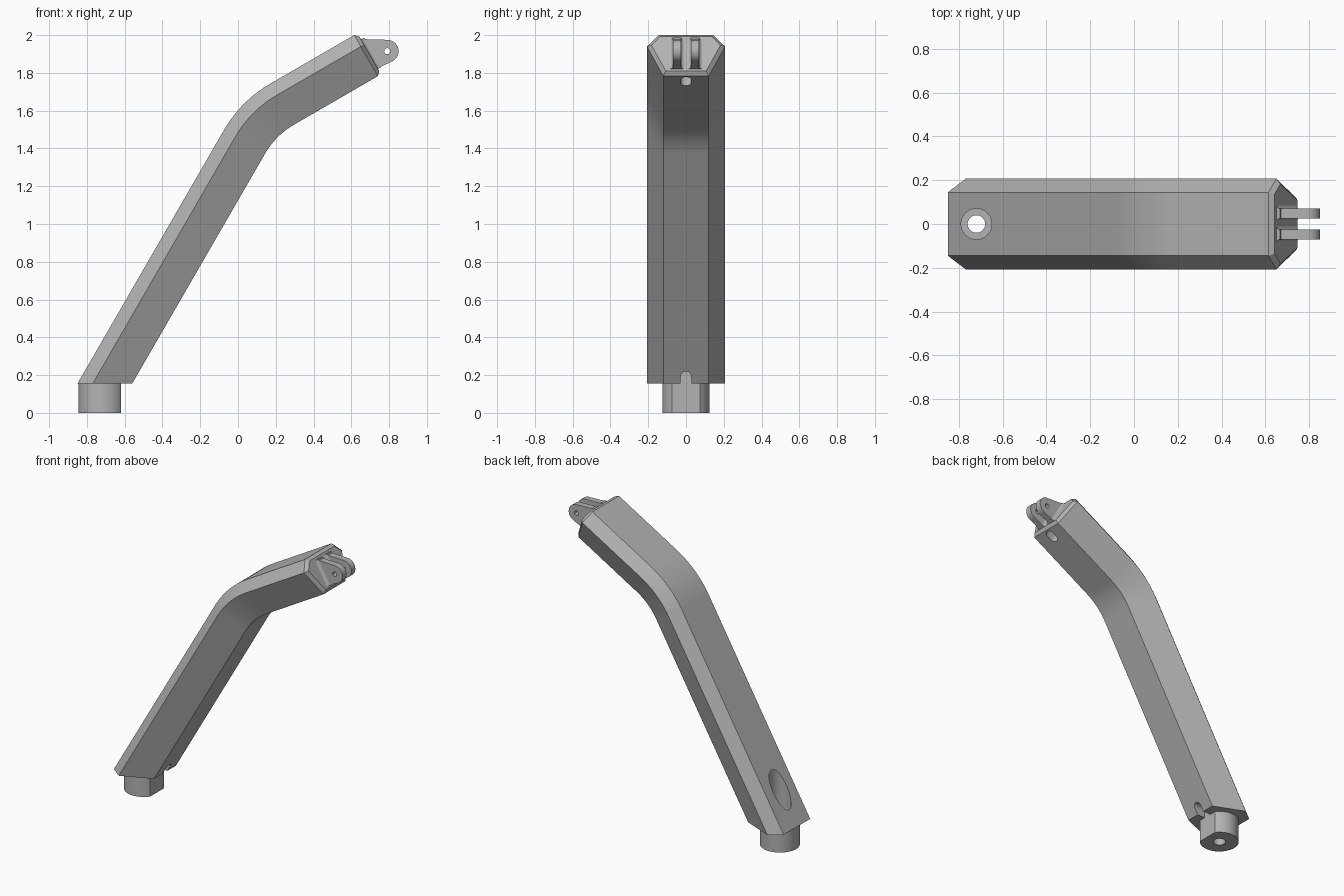
import bpy, bmesh, math
from mathutils import Vector

if "Cube" in bpy.data.objects:
    bpy.data.objects.remove(bpy.data.objects["Cube"])

grey = bpy.data.materials.new("plain_grey")
grey.diffuse_color = (0.45, 0.45, 0.45, 1)
grey.use_nodes = True
grey.node_tree.nodes["Principled BSDF"].inputs["Base Color"].default_value = grey.diffuse_color


def make_object(name, rings):
    """Skin a list of equal closed rings and cap both ends."""
    bm = bmesh.new()
    vs = [[bm.verts.new(p) for p in r] for r in rings]
    n = len(vs[0])
    for a, b in zip(vs, vs[1:]):
        for i in range(n):
            j = (i + 1) % n
            bm.faces.new((a[i], a[j], b[j], b[i]))
    bm.faces.new(vs[0][::-1])
    bm.faces.new(vs[-1])
    bmesh.ops.recalc_face_normals(bm, faces=bm.faces)
    mesh = bpy.data.meshes.new(name)
    bm.to_mesh(mesh)
    bm.free()
    mesh.materials.append(grey)
    ob = bpy.data.objects.new(name, mesh)
    bpy.context.collection.objects.link(ob)
    return ob


def prism(name, pts, origin, u, v, sweep):
    """Extrude a 2D profile lying in the u, v plane along the sweep vector."""
    o, u, v, s = map(Vector, (origin, u, v, sweep))
    base = [o + u * a + v * b for a, b in pts]
    return make_object(name, [base, [p + s for p in base]])


def arc(cx, cy, r, a0, a1, n):
    """Points on an arc, angles in degrees."""
    return [(cx + r * math.cos(math.radians(a0 + (a1 - a0) * i / n)),
             cy + r * math.sin(math.radians(a0 + (a1 - a0) * i / n))) for i in range(n + 1)]


def circle(cx, cy, r, n=48):
    return arc(cx, cy, r, 0, 360, n)[:-1]


def cut(ob, cutter):
    """Subtract the cutter from the object and remove it."""
    cutter.hide_render = True
    m = ob.modifiers.new("cut", 'BOOLEAN')
    m.operation, m.solver, m.object = 'DIFFERENCE', 'EXACT', cutter
    bpy.context.view_layer.objects.active = ob
    bpy.ops.object.modifier_apply(modifier=m.name)
    bpy.data.objects.remove(cutter)


def smooth(ob):
    bpy.ops.object.select_all(action='DESELECT')
    ob.select_set(True)
    bpy.context.view_layer.objects.active = ob
    bpy.ops.object.shade_smooth_by_angle(angle=math.radians(25))


X, Y, Z = (1, 0, 0), (0, 1, 0), (0, 0, 1)
A30 = math.radians(30)
AXIS = Vector((math.cos(A30), 0, math.sin(A30)))      # upper arm direction
DOWN = Vector((math.sin(A30), 0, -math.cos(A30)))     # towards the arm's underside


# Bent arm: six-sided section (half width, depth below the top face)
SECTION = [(0.145, 0), (0.207, 0.07), (0.12, 0.251)]
INSET = [(0.136, 0.02), (0.183, 0.073), (0.107, 0.231)]


def ring(top, inward, section=SECTION):
    full = section + [(-y, d) for y, d in reversed(section)]
    return [Vector(top) + Vector(inward) * d + Vector((0, y, 0)) for y, d in full]


TIP = Vector((0.615, 0, 2.0))
R = 0.67
rings = [ring((-0.85, 0, 0.155), (1 / math.sin(2 * A30), 0, 0))]
bend = Vector((-0.074, 0, 1.498)) + Vector((math.sin(2 * A30), 0, -math.cos(2 * A30))) * R
for i in range(13):
    a = math.radians(60 - 30 * i / 12)
    n = Vector((math.sin(a), 0, -math.cos(a)))
    rings.append(ring(bend - n * R, n))
rings.append(ring(TIP, DOWN))
rings.append(ring(TIP + AXIS * 0.02, DOWN, INSET))    # chamfered end
arm = make_object("bent_arm", rings)

# Screw hole and its counterbore
PX = -0.72
cut(arm, prism("counterbore", circle(PX, 0, 0.07), (0, 0, 0.2), X, Y, (0, 0, 0.6)))
cut(arm, prism("screw_hole", circle(PX, 0, 0.04), (0, 0, -0.1), X, Y, (0, 0, 0.6)))
# Round-topped notch at the foot
notch = arc(0, 0.192, 0.028, 0, 180, 12) + [(-0.028, 0.1), (0.028, 0.1)]
cut(arm, prism("foot_notch", notch, (-0.62, 0, 0), Y, Z, (0.3, 0, 0)))
# Rounded slot under the tip
slot = arc(-0.038, 0, 0.028, 90, -90, 10) + arc(-0.072, 0, 0.028, 270, 90, 10)
cut(arm, prism("tip_slot", slot, TIP + DOWN * 0.17, AXIS, Y, DOWN * 0.15))
smooth(arm)

# Round foot peg with one flat side
peg = prism("foot_peg", arc(PX, 0, 0.125, 37, 323, 48), (0, 0, 0), X, Y, (0, 0, 0.157))
cut(peg, prism("peg_hole", circle(PX, 0, 0.04), (0, 0, -0.1), X, Y, (0, 0, 0.4)))
smooth(peg)

# Pair of hinge prongs with flared roots
HX, HZ = 0.79, 1.915
prong = [(0.633, 1.97), (0.65, 1.979)] + arc(HX, HZ, 0.06, 90, -64, 24) + [(0.74, 1.824), (0.723, 1.814)]
HALF, FILLET = 0.022, 0.018
right = arc(HALF + FILLET, FILLET, FILLET, 270, 180, 5)
root = [(HALF + FILLET, -0.01)] + right
root += [(-y, h) for y, h in reversed(root)]
for side, name in ((-1, "front"), (1, "back")):
    cy = side * 0.048
    p = prism(name + "_prong", prong, (0, cy - HALF, 0), X, Z, (0, 2 * HALF, 0))
    cut(p, prism("pin_hole", circle(HX, HZ, 0.016, 24), (0, cy - 0.1, 0), X, Z, (0, 0.2, 0)))
    smooth(p)
    base = TIP + AXIS * 0.02 + DOWN * 0.038 + Vector((0, cy, 0))
    smooth(prism(name + "_prong_root", root, base, Y, AXIS, DOWN * 0.18))
